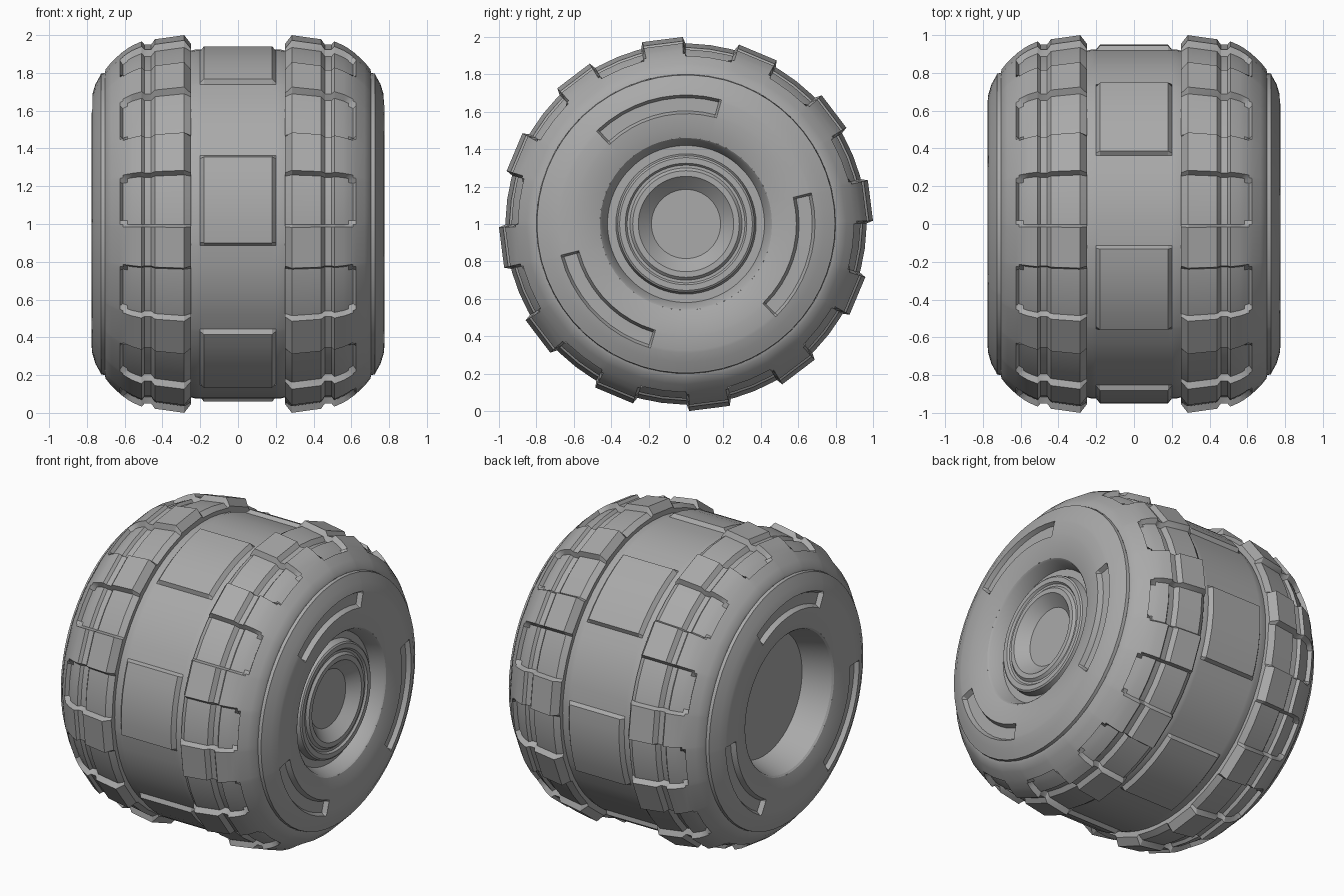
import bpy, bmesh, math

if "Cube" in bpy.data.objects:
    bpy.data.objects.remove(bpy.data.objects["Cube"])

rubber = bpy.data.materials.new("plain grey")
rubber.use_nodes = True
GREY = (0.4, 0.4, 0.4, 1)
rubber.diffuse_color = GREY
rubber.node_tree.nodes["Principled BSDF"].inputs["Base Color"].default_value = GREY


def lathe(name, profile, angles, side=1, relief=None):
    """Spin (x, r) points around the axle; relief(x, r, angle) shifts each point."""
    bm = bmesh.new()
    rings = []
    for a in angles:
        ring = []
        for x, r in profile:
            dx, dr = relief(x, r, a) if relief else (0, 0)
            t = math.radians(a)
            ring.append(bm.verts.new((side * (x + dx), -(r + dr) * math.cos(t),
                                      1 + (r + dr) * math.sin(t))))
        rings.append(ring)
    for j, ring in enumerate(rings):
        nxt = rings[(j + 1) % len(rings)]
        for i in range(len(profile) - 1):
            quad = [ring[i], ring[i + 1], nxt[i + 1], nxt[i]]
            bm.faces.new(quad if side > 0 else quad[::-1])
    bmesh.ops.remove_doubles(bm, verts=bm.verts, dist=1e-5)
    mesh = bpy.data.meshes.new(name)
    bm.to_mesh(mesh)
    bm.free()
    mesh.materials.append(rubber)
    obj = bpy.data.objects.new(name, mesh)
    bpy.context.collection.objects.link(obj)
    bpy.ops.object.select_all(action='DESELECT')
    obj.select_set(True)
    bpy.context.view_layer.objects.active = obj
    bpy.ops.object.shade_smooth_by_angle(angle=math.radians(28))
    return obj


def repeat(steps, period):
    return [s + period * k for k in range(360 // period) for s in steps]


# Centre band with six raised pads
def pad_relief(x, r, a):
    up = -6.5 < (a + 7) % 60 - 7 < 22.5 and abs(x) < 0.19
    return 0, 0.025 if up else 0


band = [(-0.26, 0.915), (-0.22, 0.925), (-0.2, 0.925), (-0.18, 0.925),
        (0.18, 0.925), (0.2, 0.925), (0.22, 0.925), (0.26, 0.915)]
lathe("centre_band", band,
      repeat([-7, -6, -1, 5, 11, 17, 22, 23, 29, 35, 41, 47], 60), 1, pad_relief)


# Tread: twelve teeth per side, with a round-cornered pocket between teeth
def pocket_relief(x, r, a):
    p = (a + 13.5) % 30 - 13.5
    end = 0.615 if 1 < p < 14.5 else 0.59
    if p < -0.5 or x > end:
        return 0, 0
    return 0, -0.012 if x < 0.26 else -0.035


tread = [(0.25, 0.9), (0.25, 0.955), (0.285, 1.0), (0.44, 0.978), (0.46, 0.95),
         (0.495, 0.95), (0.51, 0.967), (0.56, 0.945), (0.585, 0.929),
         (0.61, 0.911), (0.625, 0.899), (0.67, 0.857), (0.7, 0.82), (0.705, 0.8)]
tread_steps = [-13.5, -1, -0.2, 1.2, 7.7, 14.2, 15.6]


# Sidewall with three curved slots
def slot_relief(start):
    def relief(x, r, a):
        inside = 0.5 < (a - start) % 120 < 59.5 and 0.6 < r < 0.68
        return (-0.03 if inside else 0), 0
    return relief


sidewall = [(0.705, 0.8), (0.725, 0.797), (0.73, 0.785), (0.755, 0.74),
            (0.77, 0.69), (0.774, 0.675), (0.775, 0.605), (0.775, 0.59),
            (0.768, 0.52), (0.75, 0.46)]
slot_steps = [0, 1] + [1 + 58 * k / 9 for k in range(1, 9)] + [59, 60] \
    + [60 + 6 * k for k in range(1, 10)]

for side, label, start in ((1, "left", 46), (-1, "right", 62)):
    lathe(label + "_tread", tread, repeat(tread_steps, 30), side, pocket_relief)
    lathe(label + "_sidewall", sidewall, repeat([start + s for s in slot_steps], 120),
          side, slot_relief(start))

# Stepped hub on one side, plain deep socket on the other
hub = [(0.75, 0.46), (0.74, 0.45), (0.66, 0.42), (0.66, 0.375), (0.705, 0.365),
       (0.712, 0.355), (0.712, 0.325), (0.7, 0.315), (0.7, 0.3), (0.715, 0.285),
       (0.715, 0.255), (0.7, 0.24), (0.65, 0.185), (0.65, 0)]
socket = [(0.75, 0.46), (0.74, 0.45), (0.56, 0.4), (0.56, 0)]
circle = range(0, 360, 6)
lathe("hub", hub, circle, 1)
lathe("socket", socket, circle, -1)
